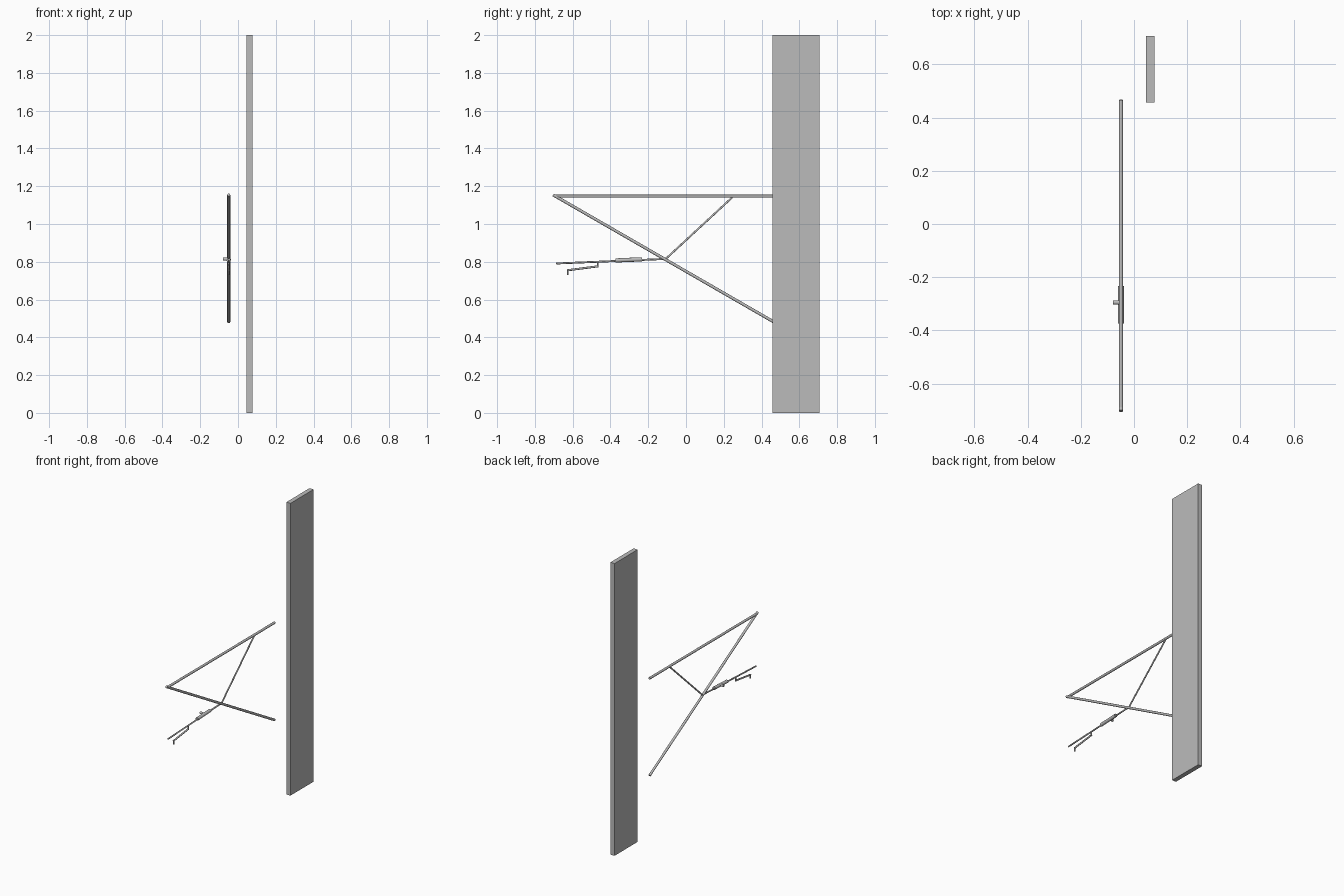
import bpy
from mathutils import Vector

if "Cube" in bpy.data.objects:
    bpy.data.objects.remove(bpy.data.objects["Cube"])

X = -0.049  # plane of the bracket

grey = bpy.data.materials.new("plain grey")
grey.diffuse_color = (0.5, 0.5, 0.5, 1)
grey.use_nodes = True
grey.node_tree.nodes["Principled BSDF"].inputs["Base Color"].default_value = grey.diffuse_color


def finish(name, smooth=False):
    ob = bpy.context.object
    ob.name = name
    ob.data.materials.append(grey)
    if smooth:
        bpy.ops.object.shade_smooth_by_angle()
    return ob


def box(name, lo, hi):
    lo, hi = Vector(lo), Vector(hi)
    bpy.ops.mesh.primitive_cube_add(size=1, location=(lo + hi) / 2)
    bpy.context.object.scale = hi - lo
    bpy.ops.object.transform_apply(location=False, rotation=False, scale=True)
    return finish(name)


def tube(name, a, b, r):
    """Round rod between two (y, z) or (x, y, z) points."""
    a, b = (Vector(p) if len(p) == 3 else Vector((X, *p)) for p in (a, b))
    d = b - a
    bpy.ops.mesh.primitive_cylinder_add(vertices=16, radius=r, depth=d.length, location=(a + b) / 2)
    bpy.context.object.rotation_euler = d.to_track_quat('Z', 'Y').to_euler()
    return finish(name, True)


# Mast
box("mast", (0.046, 0.457, 0), (0.077, 0.707, 2))

# Triangular bracket
tube("top_tube", (-0.695, 1.147), (0.466, 1.147), 0.008)
tube("diagonal_tube", (-0.703, 1.154), (0.464, 0.482), 0.008)
tube("brace", (-0.111, 0.812), (0.247, 1.143), 0.005)

# Registration arm with its insulator and side pin
tube("arm", (-0.111, 0.815), (-0.687, 0.791), 0.005)
tube("insulator", (-0.233, 0.813), (-0.373, 0.807), 0.011)
tube("side_pin", (-0.079, -0.295, 0.814), (X, -0.295, 0.814), 0.008)

# Steady arm hanging under the registration arm
tube("steady_hanger", (-0.467, 0.800), (-0.467, 0.771), 0.004)
tube("steady_arm", (-0.465, 0.776), (-0.628, 0.755), 0.0055)
tube("wire_clip", (-0.626, 0.757), (-0.626, 0.731), 0.004)
